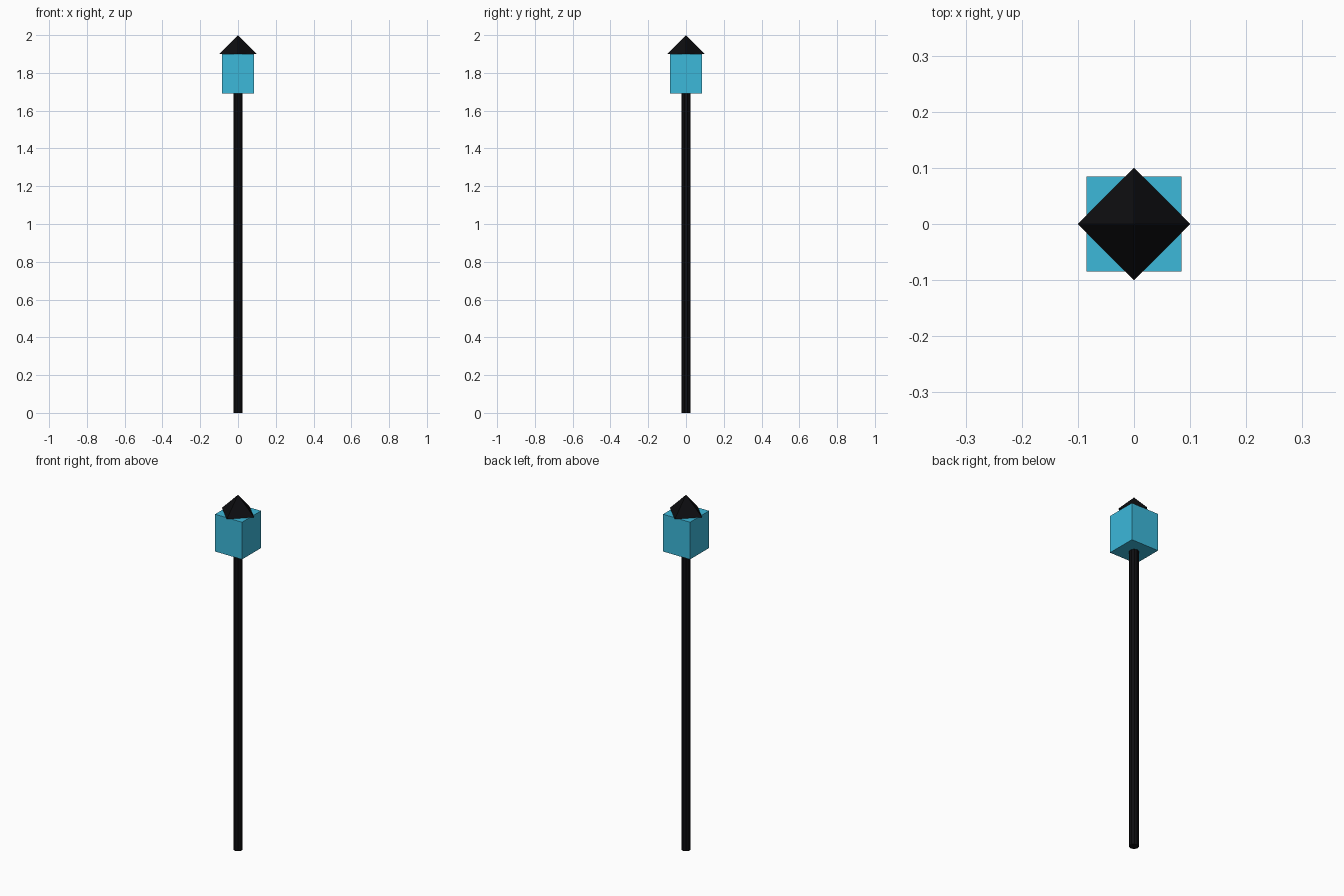
import bpy

if "Cube" in bpy.data.objects:
    bpy.data.objects.remove(bpy.data.objects["Cube"])

POLE_TOP, LAMP_TOP, TOTAL = 1.69, 1.90, 2.0


def material(name, color):
    mat = bpy.data.materials.new(name)
    mat.diffuse_color = color
    mat.use_nodes = True
    mat.node_tree.nodes["Principled BSDF"].inputs["Base Color"].default_value = mat.diffuse_color
    return mat


def finish(name, mat):
    obj = bpy.context.object
    obj.name = name
    obj.data.materials.append(mat)
    return obj


black = material("black_metal", (0.004, 0.004, 0.005, 1.0))
glass = material("blue_glass", (0.045, 0.48, 0.70, 0.8))

# Post
bpy.ops.mesh.primitive_cylinder_add(vertices=10, radius=0.025, depth=POLE_TOP,
                                    location=(0, 0, POLE_TOP / 2))
finish("post", black)

# Lamp housing
bpy.ops.mesh.primitive_cube_add(size=1, location=(0, 0, (POLE_TOP + LAMP_TOP) / 2))
lamp = finish("lamp_glass", glass)
lamp.scale = (0.169, 0.169, LAMP_TOP - POLE_TOP)

# Four-sided roof, corners on the axes
bpy.ops.mesh.primitive_cone_add(vertices=4, radius1=0.1, radius2=0,
                                depth=TOTAL - LAMP_TOP,
                                location=(0, 0, (LAMP_TOP + TOTAL) / 2))
finish("lamp_roof", black)
